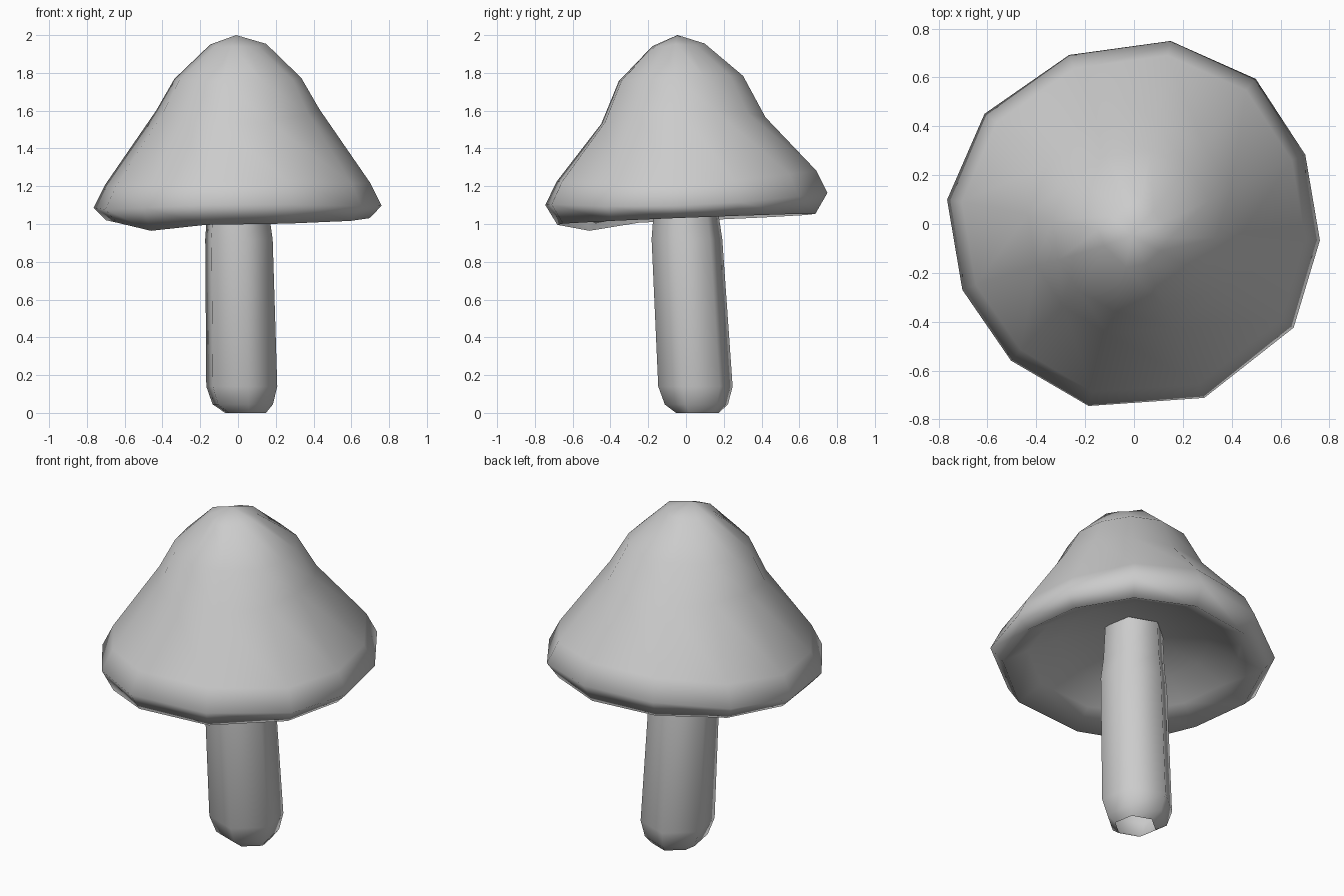
import bpy, bmesh
from math import radians, cos, sin

if "Cube" in bpy.data.objects:
    bpy.data.objects.remove(bpy.data.objects["Cube"])


def make_lathe(name, rings, top=None, closed=True):
    """Skin a list of vertex rings, optionally with an apex and a closed end."""
    bm = bmesh.new()
    loops = [[bm.verts.new(p) for p in ring] for ring in rings]
    n = len(loops[0])
    for a, b in zip(loops, loops[1:]):
        for i in range(n):
            j = (i + 1) % n
            bm.faces.new((b[i], b[j], a[j], a[i]))
    if top:
        apex = bm.verts.new(top)
        for i in range(n):
            bm.faces.new((loops[0][i], loops[0][(i + 1) % n], apex))
    if closed:
        bm.faces.new(loops[-1])
    bmesh.ops.recalc_face_normals(bm, faces=bm.faces)
    for f in bm.faces:
        f.smooth = True
    mesh = bpy.data.meshes.new(name)
    bm.to_mesh(mesh)
    bm.free()
    ob = bpy.data.objects.new(name, mesh)
    bpy.context.collection.objects.link(ob)
    return ob


# Cap: hand-shaped twelve-sided bell with a hollow underside
ANGLES = [172.6, 143.6, 111, 78.7, 50, 22, -5, -33, -68, -104, -132, -159]
WOBBLE = [1.015, 1.0, 0.975, 1.005, 1.02, 0.995, 1.005, 1.025, 1.01, 1.01, 0.99, 0.99]
PROFILE = [(0.155, 1.955), (0.335, 1.77), (0.43, 1.605), (0.70, 1.23),
           (0.76, 1.11), (0.695, 1.025), (0.56, 1.10), (0.40, 1.18), (0.15, 1.25)]
LIP = 5
cap_rings = []
for k, (r, z) in enumerate(PROFILE):
    cy = -0.045 * max(0, (z - 1.4) / 0.6)
    ring = []
    for i, (a, w) in enumerate(zip(ANGLES, WOBBLE)):
        c, s = cos(radians(a)), sin(radians(a))
        rr = r * w
        dz = 0.04 * rr * s + 0.012 * rr * c
        if k == 0:                    # squarish tip
            rr *= 1 - 0.22 * abs(2 * c * s)
            dz -= 0.015 * abs(2 * c * s)
        if k == 2:                    # waist dips at front and back
            rr *= 1 + 0.03 * s * s
            dz -= 0.06 * s * s
        if k in (3, 4):               # gently warped rim
            dz += 0.025 * s * s - 0.02 * c * c
        if k == LIP and i == 10:      # drooping front left corner
            dz -= 0.035
        ring.append((rr * c, rr * s + cy, z + dz))
    cap_rings.append(ring)
make_lathe("mushroom_cap", cap_rings, top=(-0.01, -0.045, 2.0))

# Stem: slightly leaning open tube, (centre x, centre y, radius, z)
STEM = [(0.0, 0.0, 0.165, 1.25), (0.0, 0.0, 0.175, 1.05), (0.005, 0.005, 0.19, 0.92),
        (0.02, 0.05, 0.2, 0.14), (0.025, 0.055, 0.17, 0.045), (0.04, 0.06, 0.115, 0.0)]
SIDES = 6
stem_rings = [[(cx + r * cos(radians(360 * i / SIDES + 40)),
                cy + r * sin(radians(360 * i / SIDES + 40)), z) for i in range(SIDES)]
              for cx, cy, r, z in STEM]
make_lathe("mushroom_stem", stem_rings, closed=False)
